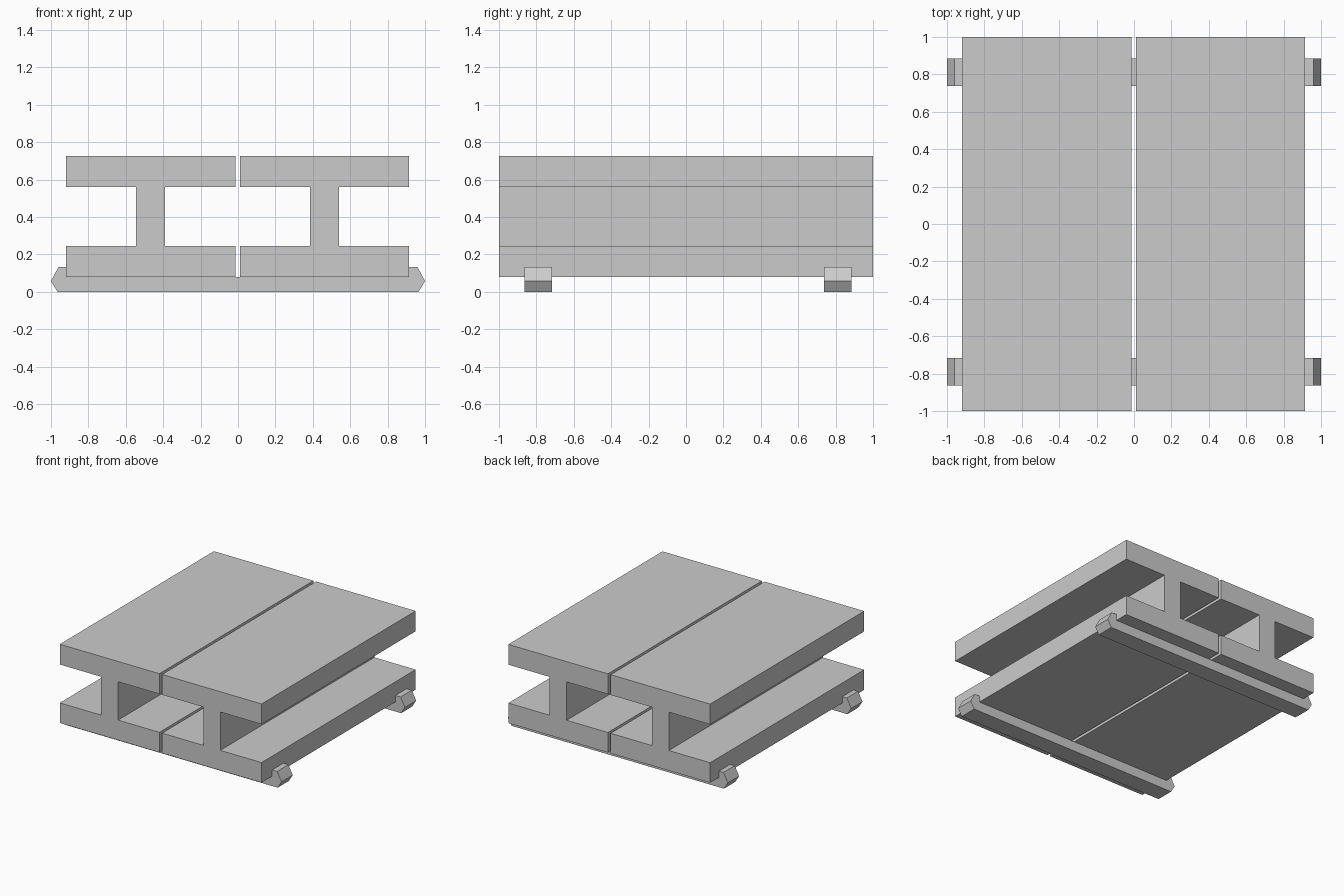
import bpy, bmesh

if "Cube" in bpy.data.objects:
    bpy.data.objects.remove(bpy.data.objects["Cube"])


def extrude_profile(name, points, y0, y1):
    """Extrude an (x, z) outline, counter-clockwise from the front, along y."""
    bm = bmesh.new()
    face = bm.faces.new([bm.verts.new((x, y0, z)) for x, z in points])
    ext = bmesh.ops.extrude_face_region(bm, geom=[face])
    new_verts = [g for g in ext["geom"] if isinstance(g, bmesh.types.BMVert)]
    bmesh.ops.translate(bm, verts=new_verts, vec=(0, y1 - y0, 0))
    bmesh.ops.recalc_face_normals(bm, faces=bm.faces)
    mesh = bpy.data.meshes.new(name)
    bm.to_mesh(mesh)
    bm.free()
    obj = bpy.data.objects.new(name, mesh)
    bpy.context.collection.objects.link(obj)
    return obj


# Two I-section beams lying side by side
FLANGE, WEB = 0.4525, 0.0775
Z0, Z1, Z2, Z3 = 0.08, 0.245, 0.56, 0.727
right_half = [(FLANGE, Z0), (FLANGE, Z1), (WEB, Z1),
              (WEB, Z2), (FLANGE, Z2), (FLANGE, Z3)]
left_half = [(-x, z) for x, z in reversed(right_half)]
for name, cx in (("left_beam", -0.467), ("right_beam", 0.462)):
    outline = [(x + cx, z) for x, z in right_half + left_half]
    extrude_profile(name, outline, -1.0, 1.0)

# Two cross battens with upturned hooked ends
hook = [(0.965, 0.0), (1.0, 0.057), (0.96, 0.132), (0.9145, 0.132), (0.9145, Z0)]
# left hook closes against the left beam, which sits slightly further out
left_hook = [(-0.9195 if x < 0.95 else -x, z) for x, z in reversed(hook)]
for name, y0 in (("front_batten", -0.863), ("back_batten", 0.739)):
    extrude_profile(name, hook + left_hook, y0, y0 + 0.146)
